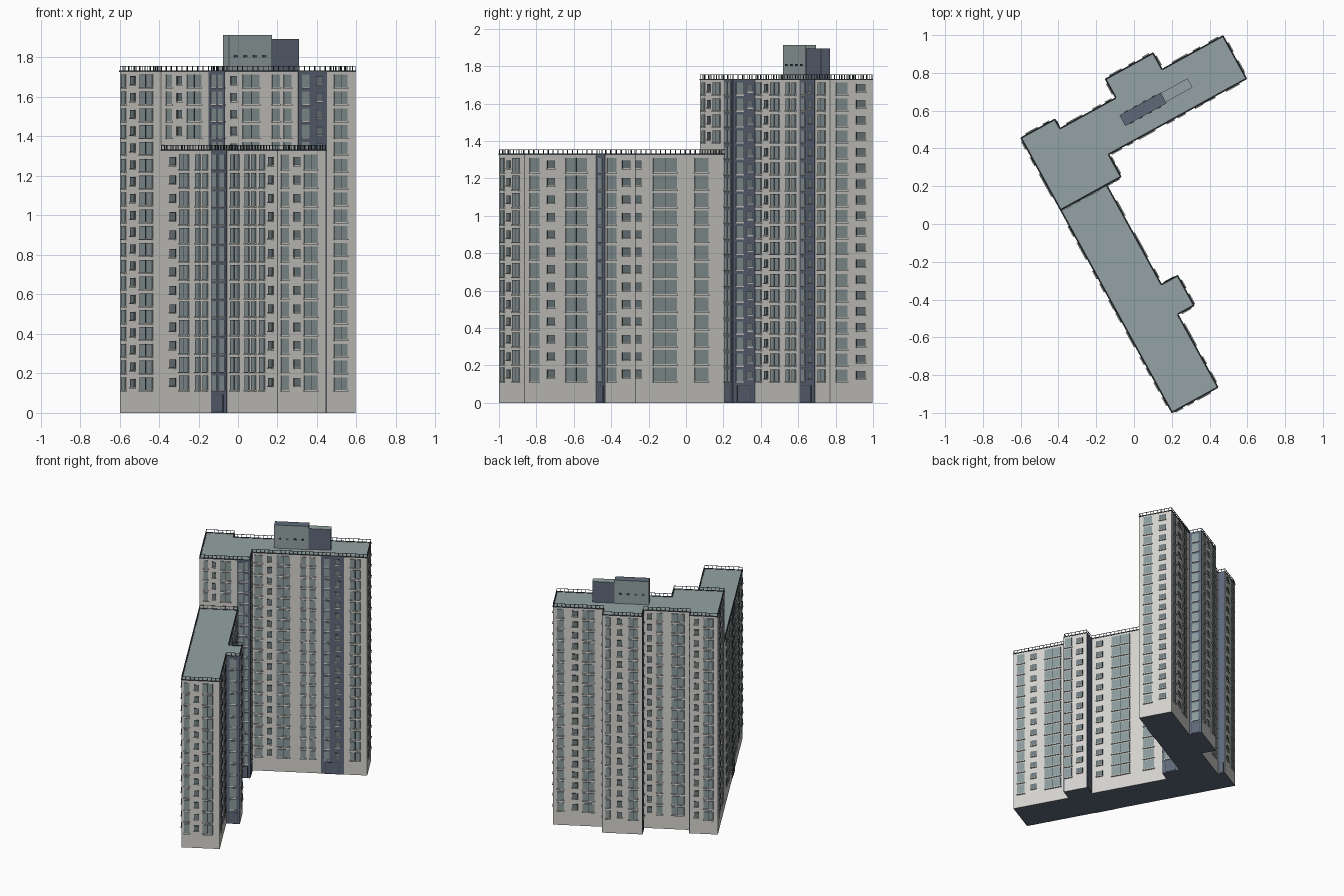
import bpy, bmesh, math
from mathutils import Vector, Matrix

if "Cube" in bpy.data.objects:
    bpy.data.objects.remove(bpy.data.objects["Cube"])

ROT = Matrix.Rotation(math.radians(28.8), 3, 'Z')   # whole plan is turned about z


def srgb(r, g, b):
    f = lambda c: (c / 255 / 12.92) if c < 11 else ((c / 255 + 0.055) / 1.055) ** 2.4
    return (f(r), f(g), f(b), 1)


def material(name, *rgb):
    m = bpy.data.materials.new(name)
    m.diffuse_color = srgb(*rgb)
    m.use_nodes = True
    m.node_tree.nodes["Principled BSDF"].inputs["Base Color"].default_value = m.diffuse_color
    return m


WALL = material("pale concrete", 212, 211, 206)
GLASS = material("grey green glass", 140, 154, 156)
SMALL = material("dark glass", 112, 124, 128)
ROOF = material("roof grey", 148, 162, 163)
BLUE = material("slate blue", 94, 105, 122)
RAIL = material("dark metal", 66, 74, 78)

parts = {}


def part(name, mat):
    if name not in parts:
        parts[name] = (bmesh.new(), mat)
    return parts[name][0]


def box(bm, origin, along, out, a, b, d0, d1, z0, z1):
    """Box from a..b along a wall, d0..d1 outward from it, z0..z1 high."""
    vs = []
    for z in (z0, z1):
        for s, d in ((a, d0), (a, d1), (b, d1), (b, d0)):
            p = origin + along * s + out * d
            vs.append(bm.verts.new(ROT @ Vector((p.x, p.y, z))))
    for f in ((0, 1, 2, 3), (7, 6, 5, 4), (0, 4, 5, 1), (1, 5, 6, 2), (2, 6, 7, 3), (3, 7, 4, 0)):
        bm.faces.new([vs[i] for i in f])


def finish(name, bm, mats):
    bmesh.ops.recalc_face_normals(bm, faces=bm.faces)
    me = bpy.data.meshes.new(name)
    bm.to_mesh(me)
    bm.free()
    for m in mats:
        me.materials.append(m)
    ob = bpy.data.objects.new(name, me)
    bpy.context.collection.objects.link(ob)
    return ob


def block(name, plan, height, mats=(WALL, ROOF, BLUE)):
    """Extruded plan: walls, roof and underside take separate materials."""
    bm = bmesh.new()
    lo = [bm.verts.new(ROT @ Vector((x, y, height[0]))) for x, y in plan]
    hi = [bm.verts.new(ROT @ Vector((x, y, height[1]))) for x, y in plan]
    n = len(plan)
    bm.faces.new(hi).material_index = 1
    bm.faces.new(lo[::-1]).material_index = 2
    for i in range(n):
        j = (i + 1) % n
        bm.faces.new((lo[i], lo[j], hi[j], hi[i]))
    return finish(name, bm, mats)


def facade(tag, p, q, cols, rows, pitch, tall, top, first=0):
    """Window columns on one wall. Kinds: b big, d double, s small, k blue strip."""
    p, q = Vector((*p, 0)), Vector((*q, 0))
    length = (q - p).length
    along = (q - p) / length
    out = Vector((along.y, -along.x, 0))
    win, sml = part(tag + "_windows", GLASS), part(tag + "_small_windows", SMALL)
    sill, strip = part(tag + "_sills", WALL), part(tag + "_blue_strips", BLUE)
    frame = part(tag + "_frames", RAIL)
    for f0, f1, kind in cols:
        a, b = f0 * length, f1 * length
        if kind == 'k':
            box(strip, p, along, out, a, b, -0.002, 0.003, 0, top - 0.001)
            m, w = (a + b) / 2, (b - a) * 0.28
            box(frame, p, along, out, m - w - .004, m + w + .004, 0, 0.0045, 0.005, 0.094)
            box(strip, p, along, out, m - w, m + w, 0, 0.006, 0.008, 0.09)
            continue
        for r in range(first, rows):
            z = 0.115 + r * pitch
            if kind == 's':
                zc = z + tall * 0.55
                box(frame, p, along, out, a - .003, b + .003, 0, 0.0045, zc - .021, zc + .021)
                box(sml, p, along, out, a, b, 0, 0.006, zc - 0.018, zc + 0.018)
                box(sill, p, along, out, a - .004, b + .004, 0, 0.01, zc - 0.026, zc - 0.02)
                continue
            box(win, p, along, out, a, b, 0, 0.006, z, z + tall)
            box(sill, p, along, out, a - .003, b + .003, 0, 0.01, z - 0.007, z)
            if kind == 'd':
                m = (a + b) / 2
                box(frame, p, along, out, m - .002, m + .002, 0, 0.0075, z, z + tall)


def railing(tag, plan, z):
    """Kerb, posts and a top rail around a roof."""
    bm = part(tag + "_railing", RAIL)
    for i, p in enumerate(plan):
        p, q = Vector((*p, 0)), Vector((*plan[(i + 1) % len(plan)], 0))
        length = (q - p).length
        along = (q - p) / length
        out = Vector((along.y, -along.x, 0))
        box(bm, p, along, out, 0, length, -0.006, 0.003, z - 0.004, z + 0.003)
        box(bm, p, along, out, 0, length, -0.003, 0, z + 0.023, z + 0.026)
        n = max(1, round(length / 0.03))
        for k in range(n):
            s = k * length / n
            box(bm, p, along, out, s, s + 0.003, -0.003, 0, z, z + 0.025)


TALL_TOP, LOW_TOP = 1.73, 1.33
tall_plan = [(-.305, .252), (-.033, .252), (.06, .252), (.06, .387), (.893, .387), (.893, .646),
             (.525, .646), (.525, .745), (.237, .745), (.237, .632), (-.1, .632), (-.1, .688),
             (-.305, .688)]
low_plan = [(-.305, .252), (-.305, -.972), (-.027, -.972), (-.027, -.531), (.071, -.531),
            (.071, -.35), (-.027, -.35), (-.027, .252)]
block("tall_wing", tall_plan, (0, TALL_TOP))
block("low_wing", low_plan, (0, LOW_TOP))

# Window layout for each wall, as fractions of its length
blue_side = [(0, 1, 'k'), (.25, .75, 'b')]
tall_cols = [
    [(.1, .22, 'b'), (.34, .42, 's'), (.55, .84, 'd')],
    [(0, 1, 'k'), (.12, .45, 'b'), (.58, .85, 'b')],
    [(0, 1, 'k'), (.14, .44, 'b'), (.63, .85, 's')],
    [(.02, .09, 'b'), (.135, .17, 's'), (.215, .33, 'd'), (.42, .47, 'b'), (.5, .55, 'b'),
     (.6, .8, 'k'), (.625, .675, 'b'), (.725, .765, 's'), (.85, .94, 'd')],
    [(.14, .4, 'b'), (.63, .82, 's')],
    [(.08, .22, 'b'), (.38, .48, 's'), (.58, .82, 'd')],
    blue_side,
    [(.08, .2, 'b'), (.38, .49, 's'), (.66, .9, 'd')],
    blue_side,
    [(.08, .17, 's'), (.27, .4, 'b'), (.6, .87, 'd')],
    [(0, 1, 'k')],
    [(.17, .32, 's'), (.5, .84, 'd')],
    [(.05, .15, 'b'), (.27, .37, 's'), (.5, .8, 'd')],
]
low_cols = [
    [(.08, .125, 's'), (.16, .24, 'd'), (.30, .335, 'b'), (.365, .4, 'b'), (.43, .565, 'k'),
     (.445, .485, 'b'), (.51, .55, 'b'), (.6, .67, 'd'), (.725, .757, 'b'), (.78, .815, 'b'),
     (.85, .89, 'b'), (.925, .96, 's')],
    [(.07, .22, 'b'), (.34, .45, 's'), (.55, .82, 'd')],
    [(.07, .2, 'b'), (.32, .41, 's'), (.57, .86, 'd')],
    blue_side,
    [(.05, .35, 'b'), (.58, .81, 's')],
    [(0, 1, 'k')],
    [(.07, .145, 's'), (.27, .51, 'd'), (.69, .83, 'b')],
]
for i, cols in enumerate(tall_cols):
    facade("tall", tall_plan[i], tall_plan[(i + 1) % len(tall_plan)], cols, 19, 0.0852, 0.064,
           TALL_TOP, 15 if i == 0 else 0)
for i, cols in enumerate(low_cols):
    facade("low", low_plan[i], low_plan[i + 1], cols, 13, 0.0932, 0.075, LOW_TOP)
railing("tall", tall_plan, TALL_TOP)
railing("low", low_plan, LOW_TOP)


# Rooftop plant rooms
def rect(a, b, c, d):
    return [(a, c), (b, c), (b, d), (a, d)]


block("large_roof_room", rect(.21, .459, .477, .541), (TALL_TOP, 1.914), (ROOF, BLUE, BLUE))
block("small_roof_room", rect(.459, .62, .484, .539), (TALL_TOP, 1.894), (BLUE, ROOF, BLUE))
vents = part("roof_room_vents", RAIL)
for k in range(4):
    for y, sign in ((.477, -1), (.541, 1)):
        x = .24 + k * .055
        box(vents, Vector((x, y, 0)), Vector((1, 0, 0)), Vector((0, sign, 0)), 0, .02, 0, .004, 1.80, 1.812)

for name, (bm, mat) in parts.items():
    finish(name, bm, [mat])
